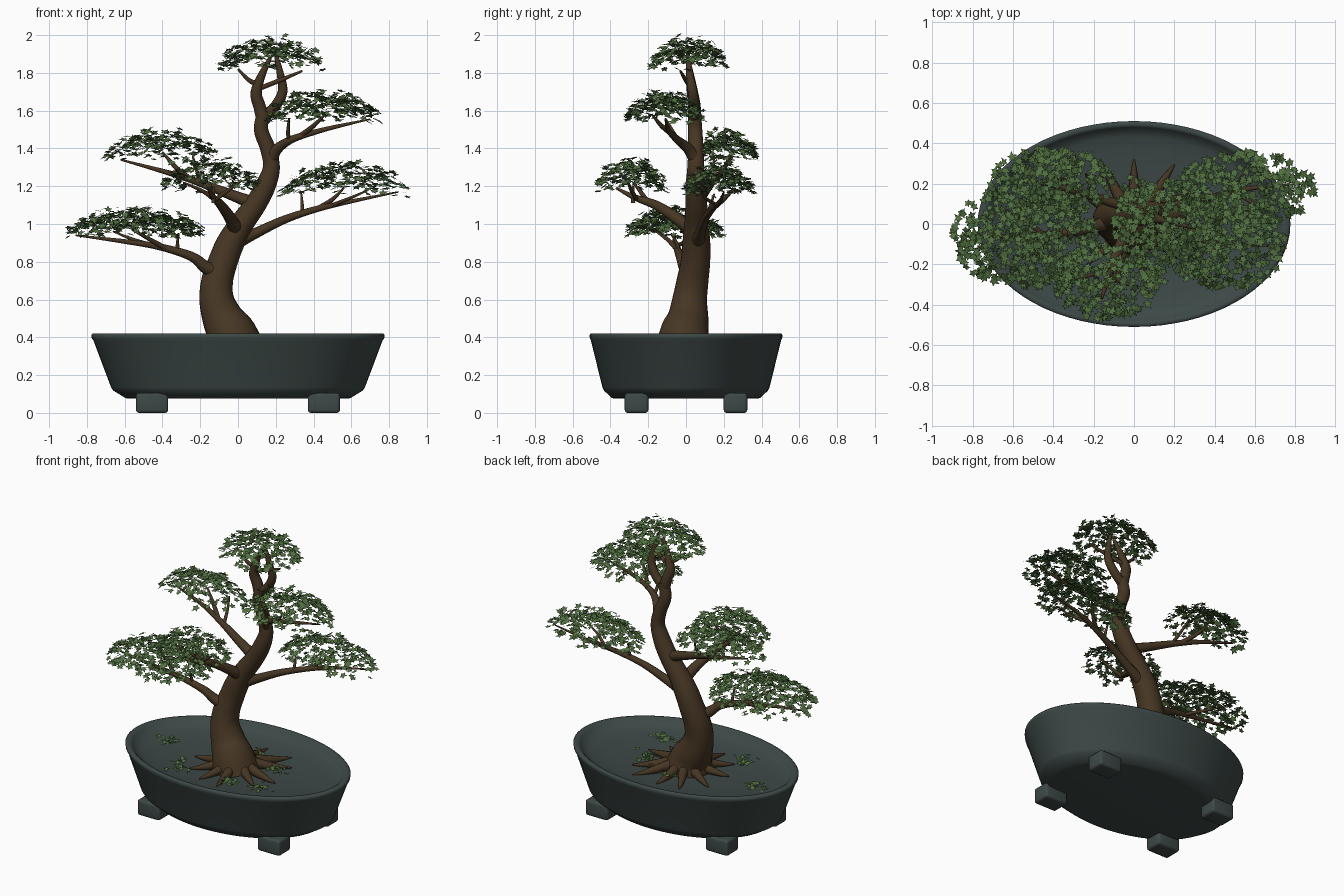
import bpy, bmesh, math, random
from mathutils import Vector, Matrix

random.seed(7)


def material(name, rgb):
    m = bpy.data.materials.new(name)
    m.diffuse_color = (*rgb, 1)
    return m


POT = material("dark_slate_glaze", (0.046, 0.066, 0.062))
BARK = material("brown_bark", (0.062, 0.037, 0.017))
LEAF = material("leaf_green", (0.082, 0.160, 0.050))


def finish(bm, name, mat, smooth=True, angle=40):
    if smooth:
        bmesh.ops.recalc_face_normals(bm, faces=bm.faces)
    for f in bm.faces:
        f.smooth = smooth
    me = bpy.data.meshes.new(name)
    bm.to_mesh(me)
    bm.free()
    if smooth:
        me.set_sharp_from_angle(angle=math.radians(angle))
    me.materials.append(mat)
    ob = bpy.data.objects.new(name, me)
    bpy.context.collection.objects.link(ob)
    return ob


def lathe(name, profile, mat, squash=0.658, n=72):
    """Oval body: profile of (x radius, z) swept round an ellipse."""
    bm = bmesh.new()
    rings = []
    for r, z in profile:
        rings.append([bm.verts.new((r * math.cos(2 * math.pi * i / n),
                                    r * squash * math.sin(2 * math.pi * i / n), z)) for i in range(n)])
    for a, b in zip(rings, rings[1:]):
        for i in range(n):
            bm.faces.new((a[i], a[(i + 1) % n], b[(i + 1) % n], b[i]))
    bm.faces.new(rings[0])
    bm.faces.new(rings[-1])
    return finish(bm, name, mat, angle=75)


def tube(bm, pts, sides=12, steps=5):
    """Tapered smooth tube through (x, y, z, radius) points."""
    p = [Vector(q) for q in pts]
    p = [p[0] * 2 - p[1]] + p + [p[-1] * 2 - p[-2]]
    path = []
    for i in range(1, len(p) - 2):
        a, b, c, d = p[i - 1:i + 3]
        for s in range(steps):
            t = s / steps
            path.append(0.5 * (2 * b + (c - a) * t + (2 * a - 5 * b + 4 * c - d) * t * t
                               + (3 * b - a - 3 * c + d) * t ** 3))
    path.append(p[-2])
    rings, side = [], None
    for i, q in enumerate(path):
        tan = (path[min(i + 1, len(path) - 1)] - path[max(i - 1, 0)]).to_3d().normalized()
        if side is None:
            side = tan.orthogonal()
        side = (side - tan * side.dot(tan)).normalized()
        up, r = tan.cross(side), max(q[3], 0.003)
        rings.append([bm.verts.new(q.to_3d() + r * (side * math.cos(2 * math.pi * k / sides)
                                                    + up * math.sin(2 * math.pi * k / sides)))
                      for k in range(sides)])
    for a, b in zip(rings, rings[1:]):
        for k in range(sides):
            bm.faces.new((a[k], a[(k + 1) % sides], b[(k + 1) % sides], b[k]))
    bm.faces.new(rings[0])
    bm.faces.new(rings[-1])


def wood(name, *paths, sides=12):
    bm = bmesh.new()
    for path in paths:
        tube(bm, path, sides)
    return finish(bm, name, BARK, angle=60)


# Small five-lobed leaf outline, as (angle in degrees, radius)
LOBES = [(-90, .55), (-50, .9), (-20, .5), (18, 1), (52, .5), (90, 1.2),
         (128, .5), (162, 1), (200, .5), (230, .9)]


def add_leaf(bm, pos, normal, size):
    rot = normal.to_track_quat('Z', 'Y').to_matrix() @ Matrix.Rotation(random.uniform(0, 6.28), 3, 'Z')
    bm.faces.new([bm.verts.new(pos + rot @ Vector((size * r * math.cos(math.radians(a)),
                                                   size * r * math.sin(math.radians(a)), 0)))
                  for a, r in LOBES])


def tilt(amount):
    return Vector((random.gauss(0, amount), random.gauss(0, amount), 0))


def leaf_pad(name, centre, rx, ry, height):
    """Domed cloud of separate leaves; centre is at the pad's lower edge."""
    bm = bmesh.new()
    for _ in range(int(1650 * rx * ry * math.pi)):
        a, r = random.uniform(0, 2 * math.pi), math.sqrt(random.random())
        x, y = r * math.cos(a), r * math.sin(a)
        z = height * (1 - r * r) ** 0.6 * random.uniform(0.55, 1) + random.uniform(-0.02, 0.03)
        add_leaf(bm, Vector(centre) + Vector((x * rx, y * ry, z)),
                 Vector((x * .35, y * .35, 1)) + tilt(.36), random.uniform(.021, .029))
    finish(bm, name, LEAF, smooth=False)


# Pot with hollowed soil surface, and feet
lathe("pot", [(.05, .075), (.56, .075), (.595, .078), (.66, .118), (.672, .135), (.766, .385), (.774, .395),
              (.776, .412), (.768, .42), (.742, .42), (.73, .412), (.705, .385), (.66, .372), (.56, .36),
              (.42, .35), (.25, .343), (.05, .34)], POT)
for sx in (-1, 1):
    for sy in (-1, 1):
        bm = bmesh.new()
        bmesh.ops.create_cube(bm, size=1, matrix=Matrix.Translation((sx * .455, sy * .262, .053))
                              @ Matrix.Diagonal((.17, .125, .106, 1)))
        bmesh.ops.bevel(bm, geom=bm.edges[:], offset=.016, segments=3, affect='EDGES', profile=.5)
        finish(bm, f"foot_{'left' if sx < 0 else 'right'}_{'front' if sy < 0 else 'back'}", POT)

# Trunk with its S-curve, and the twin leaders at the top
wood("trunk", [(-.01, -.01, .33, .155), (-.035, -.008, .42, .132), (-.08, .01, .5, .11), (-.113, .02, .6, .092),
               (-.11, .035, .7, .084), (-.08, .05, .8, .078), (-.04, .055, .9, .074), (.018, .055, 1, .064),
               (.09, .055, 1.1, .058), (.145, .052, 1.2, .054), (.177, .052, 1.3, .045),
               (.158, .052, 1.4, .041), (.122, .048, 1.5, .038), (.138, .045, 1.6, .034)], sides=24)
wood("leaders",
     [(.13, .045, 1.56, .036), (.115, .045, 1.62, .034), (.096, .035, 1.69, .031), (.118, .025, 1.77, .023),
      (.17, .01, 1.88, .01)],
     [(.13, .045, 1.56, .03), (.195, .045, 1.62, .028), (.236, .035, 1.7, .026), (.225, .02, 1.79, .02),
      (.2, .01, 1.9, .01)],
     [(.11, .03, 1.74, .015), (.06, .02, 1.76, .012), (0, .01, 1.82, .006)],
     [(.12, .03, 1.72, .013), (.22, .0, 1.76, .012), (.34, -.03, 1.81, .006)])

# Slender surface roots
roots = []
for i in range(11):
    a = math.radians(90 + i * 360 / 11 + (random.uniform(-7, 7) if i else 0))
    far = random.uniform(.3, .36)
    roots.append([(c * math.cos(a) * far, c * math.sin(a) * far, z, r)
                  for c, z, r in ((.25, .385, .036), (.55, .367, .027), (.8, .357, .016), (1, .354, .004))])
wood("roots", *roots, sides=10)

# Branches, each with short twigs up into its pad
wood("branch_low_left",
     [(-.1, .02, .74, .045), (-.17, -.005, .77, .034), (-.25, -.03, .83, .025), (-.42, -.05, .88, .018),
      (-.62, -.06, .91, .012), (-.86, -.06, .94, .004)],
     [(-.32, -.04, .855, .012), (-.32, -.05, .9, .009), (-.315, -.08, .95, .005)],
     [(-.38, -.05, .87, .014), (-.47, -.1, .92, .011), (-.56, -.17, .97, .005)],
     [(-.45, -.05, .885, .012), (-.56, .03, .92, .009), (-.66, .08, .96, .004)])
wood("branch_high_left",
     [(.08, .055, 1.11, .036), (-.05, .09, 1.16, .028), (-.22, .14, 1.225, .02), (-.4, .19, 1.28, .013),
      (-.62, .22, 1.34, .005)],
     [(-.24, .14, 1.23, .014), (-.32, .2, 1.29, .013), (-.4, .24, 1.38, .006)],
     [(-.2, .13, 1.22, .012), (-.22, .2, 1.29, .009), (-.24, .25, 1.36, .005)])
wood("branch_front",
     [(-.005, .04, .96, .04), (-.04, -.05, 1.03, .032), (-.09, -.16, 1.1, .025), (-.13, -.27, 1.14, .016),
      (-.16, -.37, 1.19, .006)],
     [(-.1, -.2, 1.11, .015), (-.18, -.24, 1.17, .011), (-.29, -.28, 1.22, .005)],
     [(-.12, -.26, 1.13, .012), (-.05, -.29, 1.18, .01), (.02, -.31, 1.23, .005)],
     [(-.13, -.28, 1.11, .012), (-.13, -.28, 1.2, .006)])
wood("branch_low_right",
     [(.0, .06, .91, .04), (.09, .075, .95, .029), (.25, .1, 1.025, .022), (.42, .14, 1.08, .017),
      (.6, .18, 1.12, .011), (.85, .2, 1.17, .004)],
     [(.34, .12, 1.055, .012), (.34, .13, 1.1, .009), (.335, .15, 1.16, .005)],
     [(.42, .14, 1.08, .014), (.5, .2, 1.13, .011), (.56, .26, 1.19, .005)],
     [(.5, .16, 1.1, .011), (.6, .1, 1.14, .008), (.69, .08, 1.18, .004)])
wood("branch_high_right",
     [(.175, .05, 1.34, .036), (.21, .01, 1.4, .028), (.29, -.05, 1.45, .02), (.42, -.09, 1.49, .014),
      (.54, -.1, 1.52, .01), (.7, -.11, 1.555, .004)],
     [(.27, -.04, 1.44, .012), (.265, -.07, 1.49, .01), (.27, -.11, 1.56, .005)],
     [(.33, -.06, 1.465, .015), (.4, -.13, 1.52, .012), (.46, -.18, 1.58, .005)])

# Foliage pads
leaf_pad("pad_low_left", (-.54, -.06, .935), .365, .262, .14)
leaf_pad("pad_high_left", (-.41, .21, 1.34), .305, .165, .15)
leaf_pad("pad_front", (-.14, -.285, 1.185), .262, .185, .155)
leaf_pad("pad_low_right", (.56, .175, 1.155), .34, .185, .16)
leaf_pad("pad_high_right", (.455, -.11, 1.54), .305, .21, .16)
leaf_pad("pad_crown", (.17, .012, 1.82), .28, .205, .165)

# Small leaf clumps on the soil
bm = bmesh.new()
for cx, cy in ((-.53, .04), (-.28, -.23), (.32, -.21), (.25, .06), (.0, .18), (.11, -.23)):
    for _ in range(24):
        add_leaf(bm, Vector((cx + random.gauss(0, .035), cy + random.gauss(0, .03),
                             random.uniform(.366, .39))), Vector((0, 0, 1)) + tilt(.3), .021)
finish(bm, "soil_leaves", LEAF, smooth=False)
